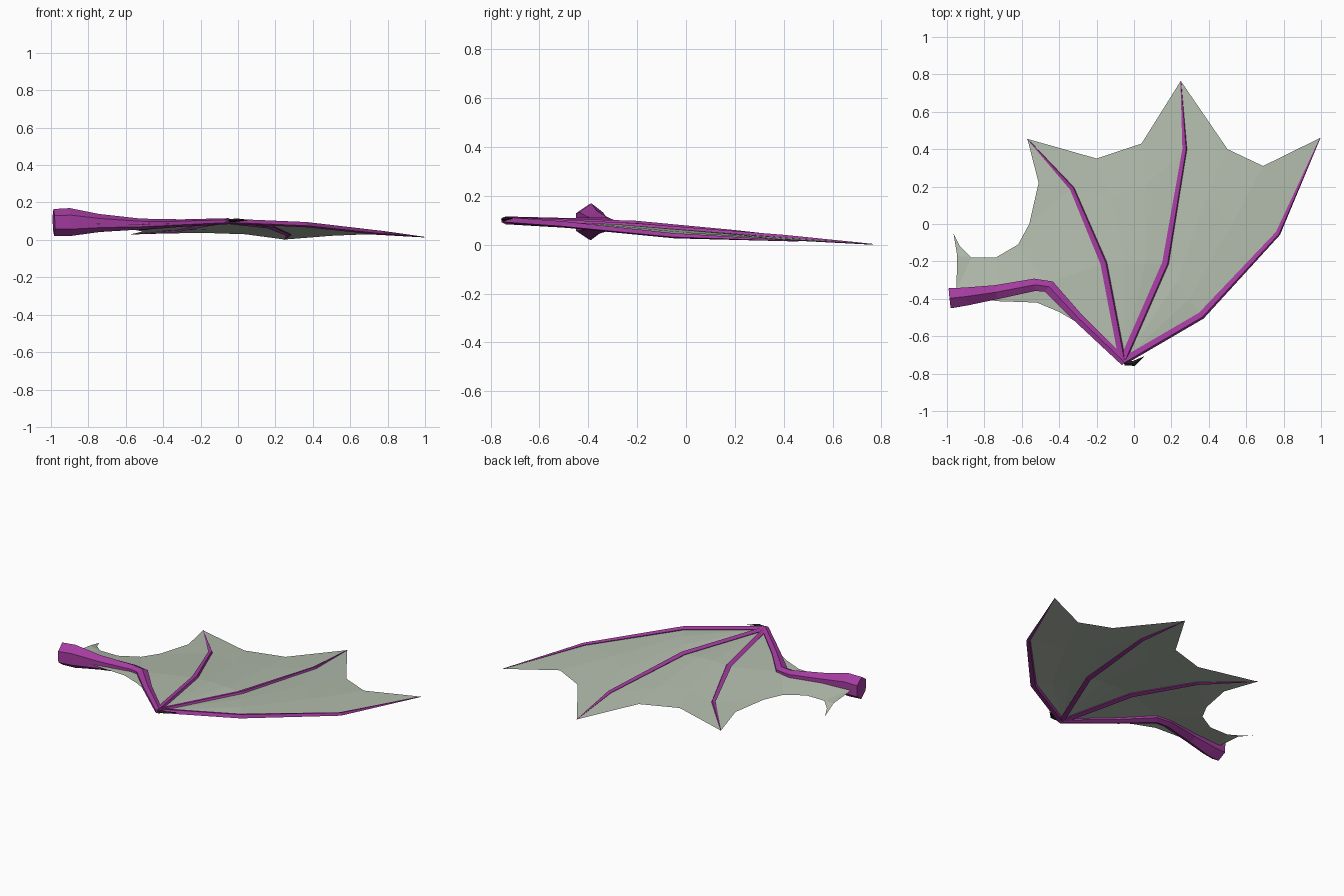
import bpy, bmesh, math
from mathutils import Vector

if "Cube" in bpy.data.objects:
    bpy.data.objects.remove(bpy.data.objects["Cube"])


def material(name, rgb):
    m = bpy.data.materials.new(name)
    m.diffuse_color = (*rgb, 1)
    m.use_nodes = True
    m.node_tree.nodes["Principled BSDF"].inputs["Base Color"].default_value = m.diffuse_color
    return m


PURPLE = material("purple bone", (0.37, 0.045, 0.35))
SAGE = material("sage membrane", (0.45, 0.51, 0.42))
DARK = material("dark claw", (0.015, 0.012, 0.015))


def finish(name, bm, mat):
    me = bpy.data.meshes.new(name)
    bm.to_mesh(me)
    bm.free()
    me.materials.append(mat)
    ob = bpy.data.objects.new(name, me)
    bpy.context.collection.objects.link(ob)
    return ob


def tube(name, rings, mat, sides=4, turn=0.0):
    """Tapered limb: each ring is (centre, half width, half height)."""
    bm = bmesh.new()
    pts = [Vector(r[0]) for r in rings]
    loops = []
    for i, (c, w, h) in enumerate(rings):
        d = pts[min(i + 1, len(pts) - 1)] - pts[max(i - 1, 0)]
        side = Vector((-d.y, d.x, 0)).normalized()
        up = d.cross(side).normalized()
        loop = []
        for k in range(sides):
            a = 2 * math.pi * k / sides + turn
            loop.append(bm.verts.new(pts[i] + side * w * math.cos(a) + up * h * math.sin(a)))
        loops.append(loop)
    for a, b in zip(loops, loops[1:]):
        for k in range(sides):
            n = (k + 1) % sides
            bm.faces.new((a[k], a[n], b[n], b[k]))
    bm.faces.new(loops[0])
    bm.faces.new(loops[-1])
    bmesh.ops.recalc_face_normals(bm, faces=bm.faces)
    return finish(name, bm, mat)


WRIST = (-0.06, -0.735, 0.10)
# Joints of the three fingers: first joint, second joint, tip
FINGERS = [
    [(0.36, -0.49, 0.082), (0.77, -0.05, 0.037), (0.995, 0.46, 0.015)],
    [(0.17, -0.21, 0.075), (0.272, 0.40, 0.03), (0.25, 0.765, 0.002)],
    [(-0.16, -0.21, 0.085), (-0.33, 0.19, 0.05), (-0.57, 0.455, 0.03)],
]
names = ["leading_finger", "middle_finger", "inner_finger"]
for name, (a, b, c) in zip(names, FINGERS):
    tube(name, [(WRIST, 0.022, 0.015), (a, 0.022, 0.015), (b, 0.015, 0.012),
                (c, 0.002, 0.002)], PURPLE, 4, math.pi / 7)

# Upper arm and forearm
tube("arm", [((-0.985, -0.397, 0.093), 0.062, 0.072),
             ((-0.90, -0.388, 0.095), 0.056, 0.075),
             ((-0.74, -0.365, 0.09), 0.044, 0.048),
             ((-0.53, -0.325, 0.085), 0.038, 0.030),
             ((-0.455, -0.335, 0.085), 0.040, 0.027),
             ((-0.30, -0.50, 0.09), 0.030, 0.020),
             ((-0.05, -0.74, 0.10), 0.024, 0.016)], PURPLE, 6, math.pi / 6)

# Small thumb claw beside the wrist
tube("thumb_claw", [((-0.05, -0.745, 0.103), 0.012, 0.009),
                    ((0.0, -0.745, 0.106), 0.014, 0.008),
                    ((0.055, -0.708, 0.107), 0.001, 0.001)], DARK, 4)


def add_face(bm, pts):
    f = bm.faces.new([bm.verts.new(p) for p in pts])
    f.normal_update()
    if f.normal.z < 0:
        f.normal_flip()


# Membrane panels between neighbouring fingers, scalloped at the trailing edge
EDGE = [[(0.69, 0.31, 0.03), (0.50, 0.40, 0.022)],
        [(0.04, 0.43, 0.03), (-0.20, 0.35, 0.038)]]
bm = bmesh.new()
w = Vector(WRIST)
for i, edge in enumerate(EDGE):
    rows = []
    for j in range(2):
        a, b = Vector(FINGERS[i][j]), Vector(FINGERS[i + 1][j])
        row = [a]
        for t in (1 / 3, 2 / 3):
            p = a.lerp(b, t).lerp(w, 0.12 * j)      # slack rows sag to the wrist
            row.append(p + Vector((0, 0, 0.008)))
        rows.append(row + [b])
    rows.append([FINGERS[i][2], *edge, FINGERS[i + 1][2]])
    for k in range(3):
        add_face(bm, (w, rows[0][k], rows[0][k + 1]))
        for r, s in zip(rows, rows[1:]):
            add_face(bm, (r[k], s[k], s[k + 1], r[k + 1]))
bmesh.ops.remove_doubles(bm, verts=bm.verts, dist=0.0005)
finish("finger_membrane", bm, SAGE)

# Inner membrane from the last finger to the upper arm
J1, J2, TIP = FINGERS[2]
ELBOW, MID, ROOT = (-0.47, -0.32, 0.085), (-0.72, -0.34, 0.09), (-0.95, -0.36, 0.09)
E = [(-0.51, 0.22, 0.045), (-0.56, 0.0, 0.055), (-0.62, -0.11, 0.06),
     (-0.74, -0.18, 0.062), (-0.87, -0.18, 0.062), (-0.93, -0.12, 0.05),
     (-0.965, -0.05, 0.035), (-0.945, -0.17, 0.07)]
bm = bmesh.new()
for f in [(WRIST, J1, ELBOW), (J1, J2, E[1], ELBOW), (J2, E[0], E[1]), (J2, TIP, E[0]),
          (ELBOW, E[1], E[2]), (ELBOW, E[2], E[3], MID), (MID, E[3], E[4], ROOT),
          (ROOT, E[4], E[7]), (E[4], E[5], E[7]), (E[5], E[6], E[7])]:
    add_face(bm, f)
bmesh.ops.remove_doubles(bm, verts=bm.verts, dist=0.0005)
finish("inner_membrane", bm, SAGE)

# Narrow membrane in front of the elbow
bm = bmesh.new()
F = [(-0.85, -0.40, 0.09), (-0.72, -0.413, 0.085), (-0.52, -0.42, 0.083),
     (-0.40, -0.47, 0.085), (-0.28, -0.54, 0.09)]
for a, b in zip(F, F[1:]):
    add_face(bm, (a, b, ELBOW))
bmesh.ops.remove_doubles(bm, verts=bm.verts, dist=0.0005)
finish("front_membrane", bm, SAGE)
